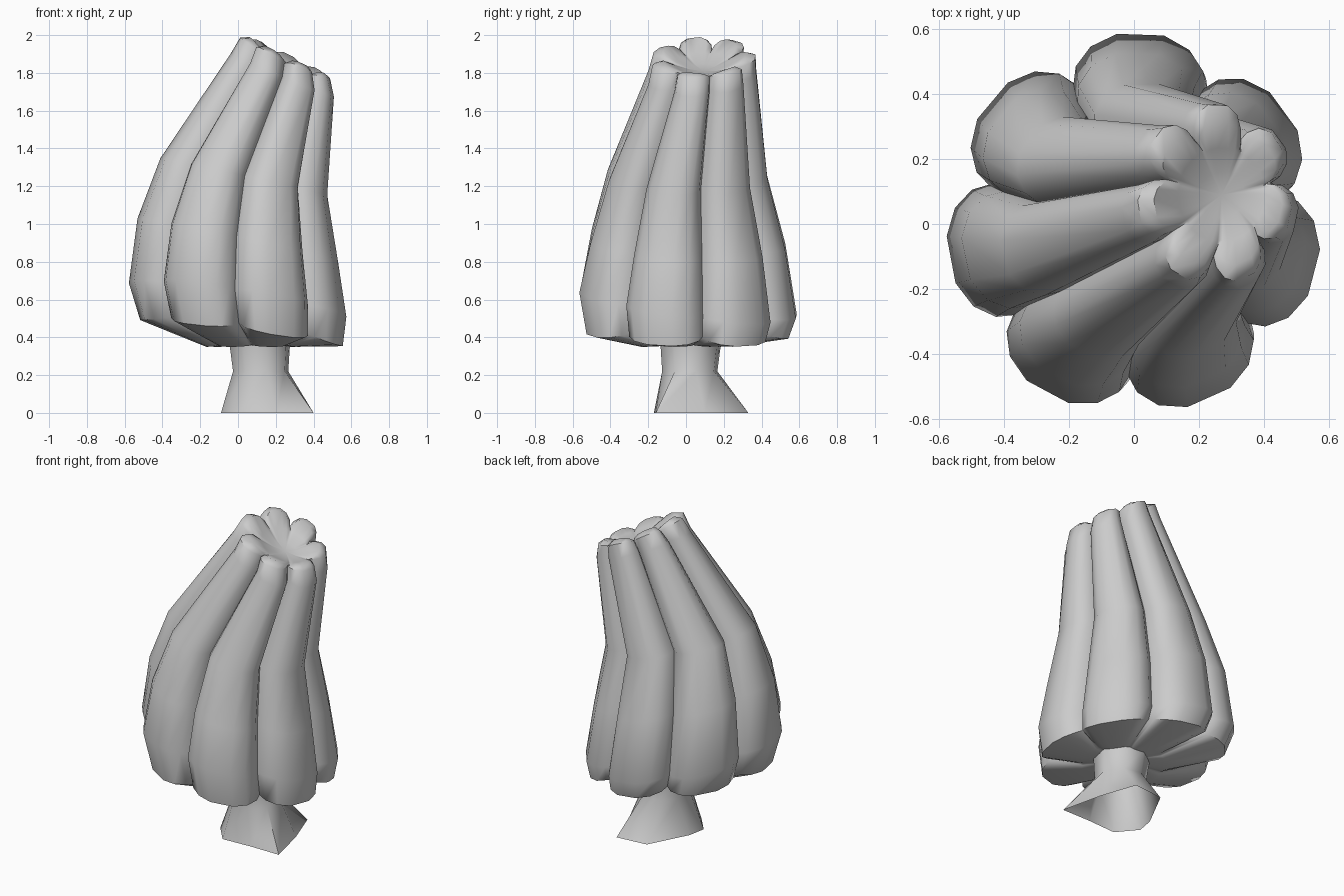
import bpy, bmesh, math

if "Cube" in bpy.data.objects:
    bpy.data.objects.remove(bpy.data.objects["Cube"])

LOBES = 7
PHASE = 88
# one lobe: position across its width (-1..1), distance from the valley floor (0..1)
SECTION = [(-1.0, 0.0), (-0.88, 0.40), (-0.62, 0.78), (-0.28, 0.99),
           (0.28, 0.99), (0.62, 0.78), (0.88, 0.40)]


def lobed_ring(cx, cy, cz, rx, ry, sx, sy, valley, lift=0, twist=0):
    """Tilted lobed ring; valley = groove / lobe radius, lift raises grooves."""
    pts = []
    half = math.pi / LOBES
    for i in range(LOBES):
        for t, h in SECTION:
            a = math.radians(PHASE + twist) + 2 * half * i + half * t
            f = valley + (1 - valley) * h
            x, y = rx * f * math.cos(a), ry * f * math.sin(a)
            pts.append((cx + x, cy + y, cz + sx * x + sy * y + lift * (1 - h)))
    return pts


def loft(name, rings, first=None, last=None, angle=30):
    """Skin rings into a shell, optionally fanned to end points."""
    bm = bmesh.new()
    loops = [[bm.verts.new(p) for p in r] for r in rings]
    n = len(loops[0])
    for a, b in zip(loops, loops[1:]):
        for i in range(n):
            j = (i + 1) % n
            bm.faces.new((a[i], a[j], b[j], b[i]))
    for loop, tip, flip in ((loops[0], first, 1), (loops[-1], last, 0)):
        if tip:
            v = bm.verts.new(tip)
            for i in range(n):
                p, q = loop[i], loop[(i + 1) % n]
                bm.faces.new((q, p, v) if flip else (p, q, v))
    me = bpy.data.meshes.new(name)
    bm.to_mesh(me)
    bm.free()
    ob = bpy.data.objects.new(name, me)
    bpy.context.collection.objects.link(ob)
    bpy.ops.object.select_all(action='DESELECT')
    ob.select_set(True)
    bpy.context.view_layer.objects.active = ob
    bpy.ops.object.shade_smooth_by_angle(angle=math.radians(angle))
    return ob


# Leaning lobed cap: underside, belly, shoulders, rim, dimple
cap = [
    (0.08, 0.00, 0.35, 0.25, 0.25, 0.00, 0.00, 0.92, 0.01),
    (0.02, 0.00, 0.42, 0.54, 0.55, -0.13, -0.03, 0.83, 0.04),
    (0.00, 0.00, 0.59, 0.58, 0.59, -0.16, -0.13, 0.80),
    (0.00, 0.00, 0.91, 0.535, 0.53, -0.22, -0.05, 0.78, 0, 1),
    (0.03, 0.00, 1.25, 0.445, 0.435, -0.22, -0.02, 0.75, 0, 3),
    (0.235, 0.08, 1.79, 0.275, 0.295, -0.42, 0.05, 0.69, 0, 2),
    (0.25, 0.09, 1.88, 0.24, 0.28, -0.45, 0.03, 0.66, -0.03),
    (0.26, 0.09, 1.895, 0.20, 0.225, -0.48, 0.03, 0.74, -0.05),
    (0.27, 0.09, 1.85, 0.135, 0.145, -0.44, 0.03, 0.96, -0.01),
    (0.27, 0.09, 1.82, 0.07, 0.07, -0.40, 0.03, 1.0),
]
loft("lobed_cap", [lobed_ring(*r) for r in cap],
     first=(0.10, 0.02, 0.36), last=(0.27, 0.09, 1.81), angle=50)

# Waisted open-bottomed stem with an uneven flared foot
foot = [(0.40, -0.16), (0.34, 0.10), (0.26, 0.33), (0.06, 0.31),
        (-0.07, 0.06), (-0.09, -0.05), (0.01, -0.17), (0.20, -0.16)]


def stem_ring(cx, cy, r, z):
    out = []
    for i in range(8):
        a = math.radians(-32 + 45 * i)
        out.append((cx + r * math.cos(a), cy + r * math.sin(a), z))
    return out


loft("stem", [[(x, y, 0) for x, y in foot],
              stem_ring(0.12, 0.02, 0.15, 0.22),
              stem_ring(0.115, 0.025, 0.165, 0.37)], angle=65)
